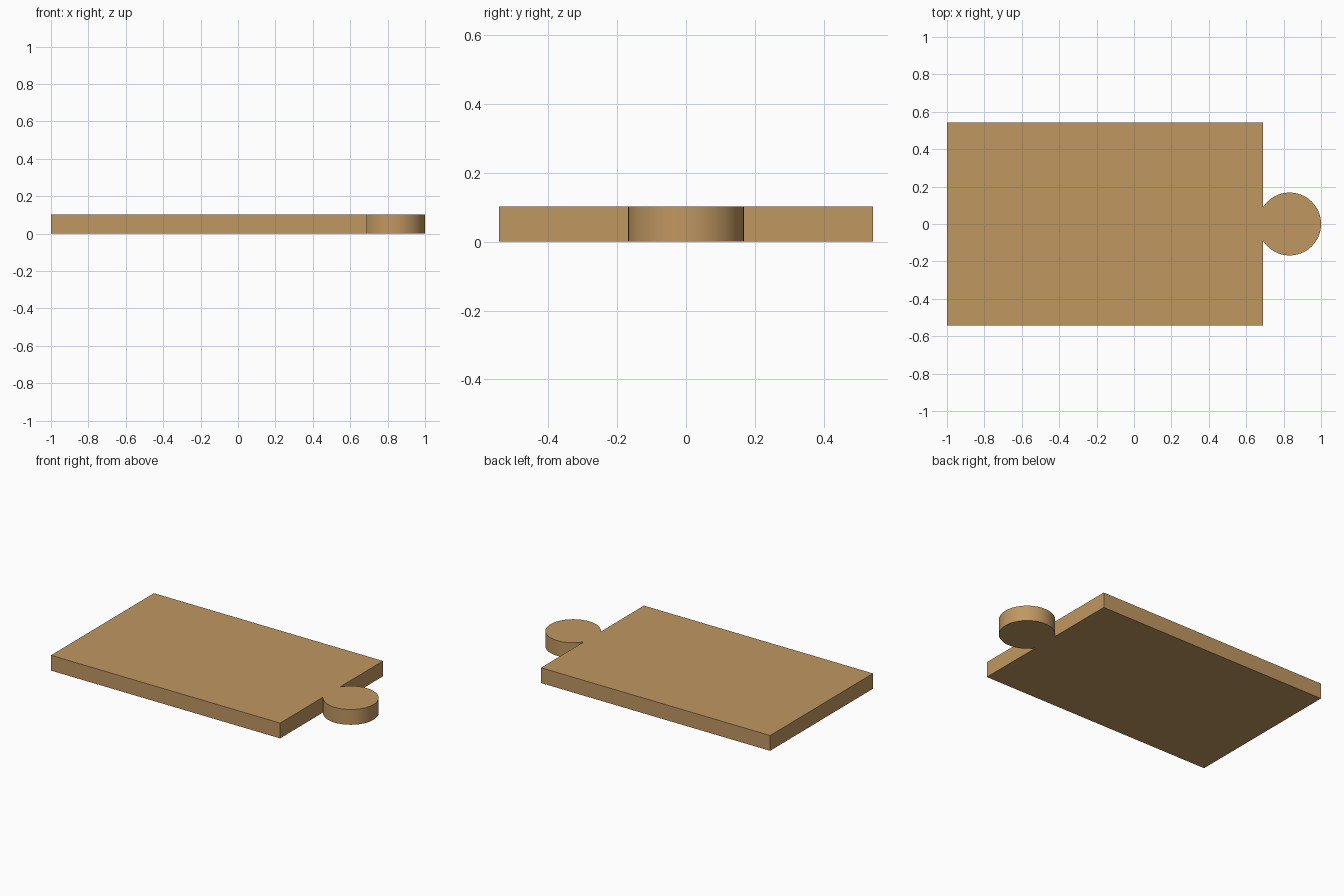
import bpy, bmesh, math

if "Cube" in bpy.data.objects:
    bpy.data.objects.remove(bpy.data.objects["Cube"])

HEIGHT = 0.102
LEFT, RIGHT, HALF_DEPTH = -1.0, 0.69, 0.542
KNOB_R = 0.168
KNOB_X = 1.0 - KNOB_R
SEGMENTS = 64

# Outline: rectangle whose right edge runs into the round tab
outline = [(LEFT, HALF_DEPTH), (LEFT, -HALF_DEPTH), (RIGHT, -HALF_DEPTH)]
limit = math.acos((RIGHT - KNOB_X) / KNOB_R)
for i in range(SEGMENTS + 1):
    a = -limit + 2 * limit * i / SEGMENTS
    outline.append((KNOB_X + KNOB_R * math.cos(a), KNOB_R * math.sin(a)))
outline.append((RIGHT, HALF_DEPTH))

# Board with tab, extruded up from the ground
bm = bmesh.new()
base = bm.faces.new([bm.verts.new((x, y, 0)) for x, y in outline])
top = bmesh.ops.extrude_face_region(bm, geom=[base], use_keep_orig=True)
bmesh.ops.translate(bm, vec=(0, 0, HEIGHT),
                    verts=[g for g in top["geom"] if isinstance(g, bmesh.types.BMVert)])
bmesh.ops.recalc_face_normals(bm, faces=bm.faces)
mesh = bpy.data.meshes.new("tabbed_board")
bm.to_mesh(mesh)
bm.free()

board = bpy.data.objects.new("tabbed_board", mesh)
bpy.context.collection.objects.link(board)

# Light wood colour
wood = bpy.data.materials.new("light_wood")
wood.diffuse_color = (0.53, 0.31, 0.12, 1)
wood.use_nodes = True
wood.node_tree.nodes["Principled BSDF"].inputs["Base Color"].default_value = wood.diffuse_color
mesh.materials.append(wood)

# Smooth tab wall, sharp corners
bpy.context.view_layer.objects.active = board
board.select_set(True)
bpy.ops.object.shade_smooth_by_angle(angle=math.radians(30))
